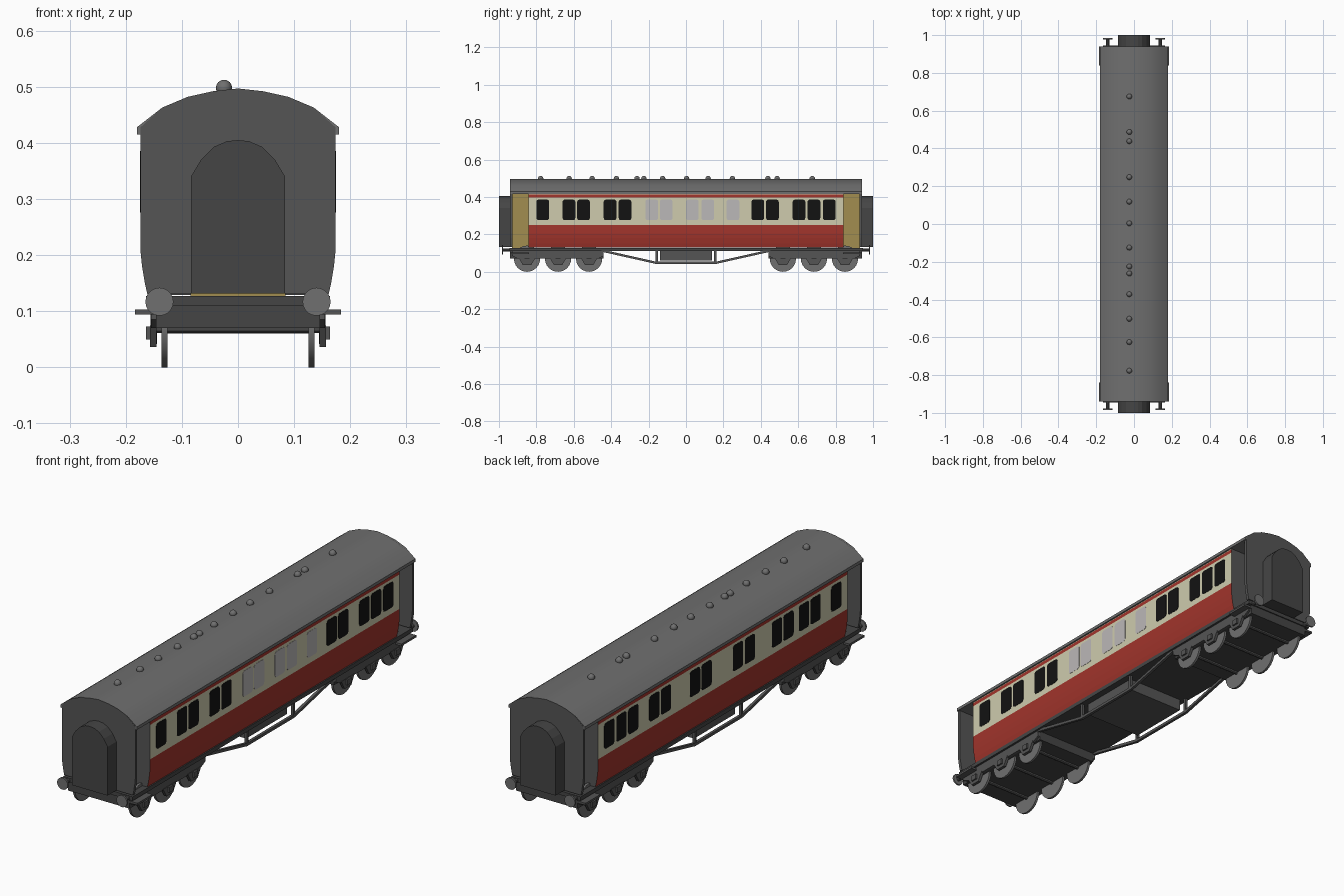
import bpy, bmesh, math
from mathutils import Vector

if "Cube" in bpy.data.objects:
    bpy.data.objects.remove(bpy.data.objects["Cube"])


def material(name, rgb):
    m = bpy.data.materials.new(name)
    m.diffuse_color = (*rgb, 1)
    m.use_nodes = True
    m.node_tree.nodes["Principled BSDF"].inputs["Base Color"].default_value = m.diffuse_color
    return m


RED = material("red paint", (0.36, 0.035, 0.025))
CREAM = material("cream paint", (0.62, 0.6, 0.42))
BLACK = material("dark glass", (0.006, 0.006, 0.006))
PALE = material("pale glass", (0.5, 0.48, 0.48))
OCHRE = material("ochre panel", (0.36, 0.27, 0.08))
GREY = material("grey metal", (0.09, 0.09, 0.09))
DARK = material("dark grey", (0.06, 0.06, 0.06))
ROOF = material("roof grey", (0.16, 0.16, 0.16))


def finish(name, bm, mats, smooth=False):
    bmesh.ops.recalc_face_normals(bm, faces=bm.faces)
    me = bpy.data.meshes.new(name)
    bm.to_mesh(me)
    bm.free()
    ob = bpy.data.objects.new(name, me)
    bpy.context.collection.objects.link(ob)
    for m in mats:
        me.materials.append(m)
    if smooth:
        bpy.ops.object.select_all(action='DESELECT')
        ob.select_set(True)
        bpy.context.view_layer.objects.active = ob
        bpy.ops.object.shade_smooth_by_angle(angle=math.radians(30))
    return ob


def prism(name, pts, axis, a, b, mat=GREY, smooth=False, painter=None, mats=None):
    """Extrude a 2D outline along x (outline in yz) or y (outline in xz)."""
    bm = bmesh.new()
    put = (lambda u, v, w: (w, u, v)) if axis == 'x' else (lambda u, v, w: (u, w, v))
    lo = [bm.verts.new(put(u, v, a)) for u, v in pts]
    hi = [bm.verts.new(put(u, v, b)) for u, v in pts]
    n = len(pts)
    bm.faces.new(lo)
    bm.faces.new(hi)
    for i in range(n):
        f = bm.faces.new((lo[i], lo[(i + 1) % n], hi[(i + 1) % n], hi[i]))
        if painter:
            f.material_index = painter(f.calc_center_median())
    return finish(name, bm, mats or [mat], smooth)


def box(name, x0, x1, y0, y1, z0, z1, mat=GREY):
    return prism(name, [(x0, z0), (x1, z0), (x1, z1), (x0, z1)], 'y', y0, y1, mat)


def mirrored(half):
    """Right-hand outline (bottom to top) completed with its left half."""
    return half + [(-x, z) for x, z in reversed(half) if abs(x) > 1e-6]


def circle(cu, cv, r, n):
    return [(cu + r * math.cos(math.tau * i / n), cv + r * math.sin(math.tau * i / n))
            for i in range(n)]


def bar(name, x, p, q, w, t):
    """Straight strut of depth w in the yz plane, thickness t across x."""
    p, q = Vector(p), Vector(q)
    d = (q - p).normalized()
    s = Vector((-d.y, d.x)) * w / 2
    prism(name, [p + s, p - s, q - s, q + s], 'x', x - t / 2, x + t / 2)


# Body with tumblehome sides and painted bands
side = [(0.161, 0.129), (0.166, 0.15), (0.171, 0.18), (0.1735, 0.205)]
bands = [(0.1735, z) for z in (0.25, 0.397, 0.412, 0.42)]


def paint(c):
    if abs(c.x) < 0.1:
        return 0
    return 1 if c.z < 0.25 or 0.397 < c.z < 0.412 else 2


prism("body", mirrored(side + bands), 'y', -0.842, 0.842,
      painter=paint, mats=[GREY, RED, CREAM])

# Roof
arch = [(0.18, 0.428), (0.135, 0.463), (0.09, 0.482), (0.045, 0.492), (0, 0.497)]
prism("roof", mirrored([(0.18, 0.415)] + arch), 'y', -0.94, 0.94, ROOF, True)

# Roof ventilators
for y in (0.675, 0.487, 0.438, 0.248, 0.118, 0.003, -0.125, -0.225, -0.262,
          -0.372, -0.502, -0.625, -0.777):
    bm = bmesh.new()
    bmesh.ops.create_uvsphere(bm, u_segments=12, v_segments=8, radius=0.0145)
    bmesh.ops.translate(bm, verts=bm.verts, vec=(-0.025, y, 0.498))
    finish("roof_ventilator", bm, [ROOF], True)


# Windows: rounded panes just proud of the walls
def window(sx, y0, y1, mat):
    r, z0, z1 = 0.012, 0.276, 0.386
    pts = []
    for k, (cy, cz) in enumerate([(y1 - r, z1 - r), (y0 + r, z1 - r),
                                  (y0 + r, z0 + r), (y1 - r, z0 + r)]):
        for j in range(4):
            a = math.pi / 2 * (k + j / 3)
            pts.append((cy + r * math.cos(a), cz + r * math.sin(a)))
    prism("window", pts, 'x', sx * 0.172, sx * 0.1745, mat)


W = 0.068
for y in (-0.80, -0.66, -0.582, -0.44, -0.36, 0.35, 0.428, 0.57, 0.65, 0.732):
    window(1, y, y + W, BLACK)
for y in (-0.217, -0.14, 0.0, 0.082, 0.217):
    window(1, y, y + W, PALE)
for y in (-0.80, -0.66, -0.582, -0.478, -0.40, -0.217, -0.137, 0.075, 0.153,
          0.35, 0.428, 0.57, 0.65, 0.732):
    window(-1, y, y + W, BLACK)

# Floor and underframe
box("underframe", -0.164, 0.164, -0.945, 0.945, 0.11, 0.127, DARK)

gangway = [(0.084, 0.132), (0.084, 0.34), (0.066, 0.37), (0.043, 0.393),
           (0.02, 0.403), (0, 0.405)]
end_outline = mirrored([(0.162, 0.132)] + side[1:] + [(0.1735, 0.428)] + arch[1:])
truss = [(-0.45, 0.113), (-0.16, 0.048), (0.16, 0.048), (0.45, 0.113)]

for s in (-1, 1):
    # End wall, gangway and open vestibule
    prism("end_wall", end_outline, 'y', s * 0.928, s * 0.941)
    prism("gangway", mirrored(gangway), 'y', s * 0.935, s * 1.0, DARK)
    box("vestibule_panel", -0.085, 0.085, s * 0.84, s * 0.93, 0.127, 0.418, OCHRE)

    # Bogie block
    box("bogie_block", -0.146, 0.146, s * 0.44, s * 0.94, 0.07, 0.112, DARK)

    for t in (-1, 1):
        # Buffers and door steps
        prism("buffer_shank", circle(t * 0.14, 0.117, 0.009, 10), 'y', s * 0.94, s * 0.98,
              GREY, True)
        prism("buffer_head", circle(t * 0.14, 0.117, 0.025, 20), 'y', s * 0.978, s * 0.985,
              ROOF, True)
        box("door_step", t * 0.145, t * 0.184, s * 0.84, s * 0.94, 0.094, 0.103)

        # Bogie side frame with wheels, horn guides and axle boxes
        prism("bogie_frame", [(s * 0.44, 0.112), (s * 0.44, 0.085), (s * 0.47, 0.07),
                              (s * 0.90, 0.07), (s * 0.93, 0.085), (s * 0.93, 0.112)],
              'x', t * 0.144, t * 0.155)
        for y in (0.518, 0.684, 0.85):
            y *= s
            prism("wheel", circle(y, 0.07, 0.07, 24), 'x', t * 0.126, t * 0.136, ROOF, True)
            prism("horn_guide", [(y - 0.045, 0.075), (y - 0.022, 0.036), (y + 0.022, 0.036),
                                 (y + 0.045, 0.075)], 'x', t * 0.145, t * 0.157)
            box("axle_box", t * 0.15, t * 0.164, y - 0.014, y + 0.014, 0.05, 0.073)

    # Truss on each side
    x = s * 0.15
    for p, q in zip(truss, truss[1:]):
        bar("truss_bar", x, p, q, 0.012, 0.012)
    for y in (-0.157, 0.157):
        bar("truss_post", x, (y, 0.043), (y, 0.113), 0.012, 0.012)

# Axles
for s in (-1, 1):
    for y in (0.518, 0.684, 0.85):
        prism("axle", circle(s * y, 0.07, 0.009, 10), 'x', -0.145, 0.145, GREY, True)

# Equipment box between the trusses
box("battery_box", -0.135, 0.135, -0.138, 0.138, 0.06, 0.112)
